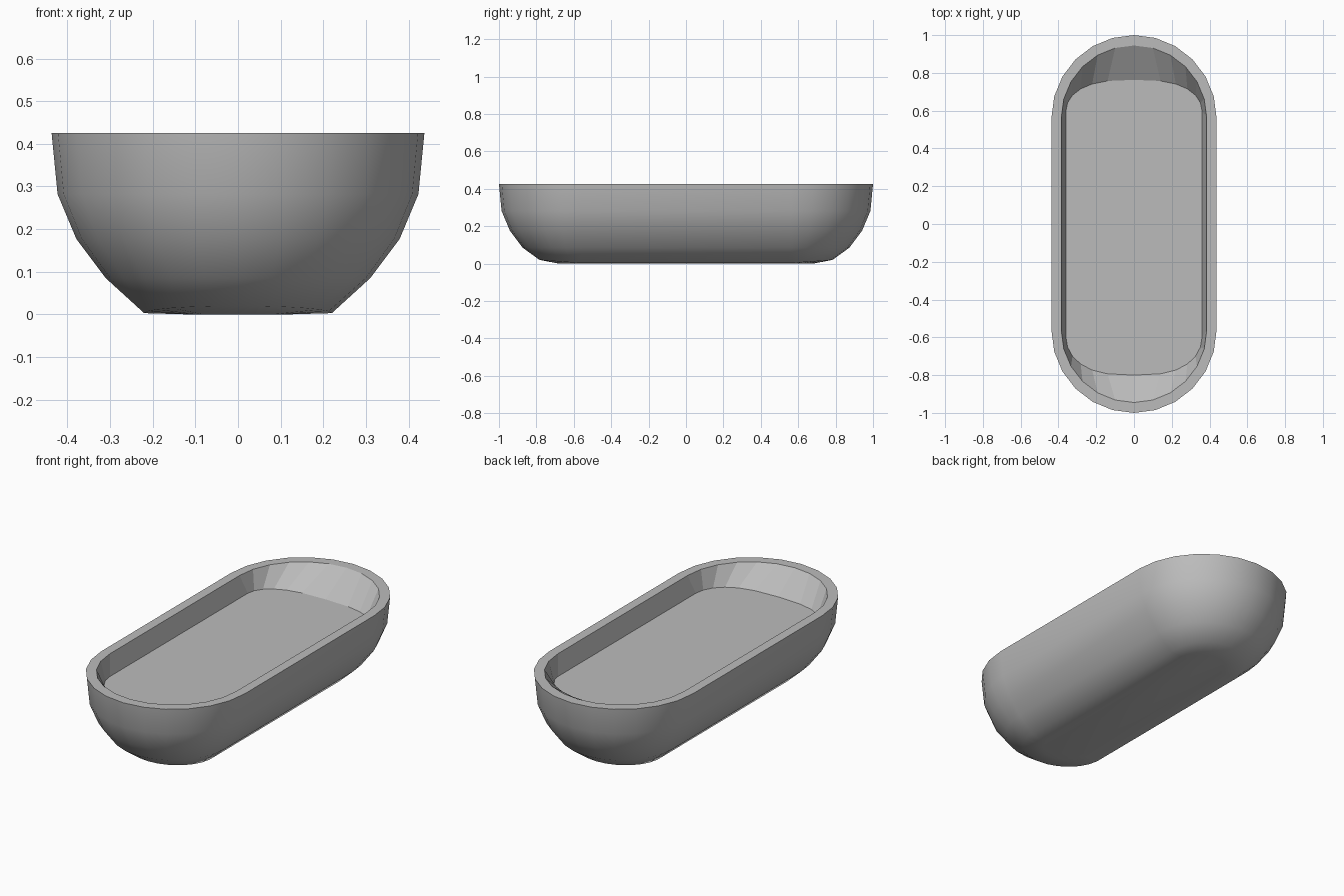
import bpy, bmesh
from math import sin, cos, pi

cube = bpy.data.objects.get("Cube")
if cube:
    bpy.data.objects.remove(cube, do_unlink=True)

STEPS = 12          # segments around each rounded end
RIM_Z = 0.425
FLOOR_Z = 0.32

grey = bpy.data.materials.new("plain_grey")
grey.use_nodes = True
grey.diffuse_color = (0.5, 0.5, 0.5, 1)
bsdf = next(n for n in grey.node_tree.nodes if n.type == 'BSDF_PRINCIPLED')
bsdf.inputs["Base Color"].default_value = (0.5, 0.5, 0.5, 1)

bm = bmesh.new()


def ring(width, start, back, front, z, power=1.0, lift=0.0):
    """Capsule outline: straight sides with a rounded end front and back."""
    verts = []
    for side, reach in ((1, back), (-1, front)):
        for i in range(STEPS + 1):
            a = pi * i / STEPS
            c, s = cos(a), sin(a)
            x = width * abs(c) ** power * (1 if c > 0 else -1)
            verts.append(bm.verts.new((side * x, side * (start + reach * s), z + lift * s)))
    return verts


def bridge(lower, upper, smooth):
    n = len(lower)
    for i in range(n):
        j = (i + 1) % n
        bm.faces.new((lower[i], lower[j], upper[j], upper[i])).smooth = smooth


# Rounded outer hull, from the underside up to the rim
profile = [(0.115, 0.0, 0.0), (0.22, 0.003, 0.017), (0.31, 0.085, 0.0),
           (0.379, 0.177, 0.0), (0.423, 0.282, 0.0), (0.437, RIM_Z, 0.0)]
hull = [ring(r, 0.563, r, r, z, lift=up) for r, z, up in profile]
bm.faces.new(hull[0][::-1]).smooth = True
for lower, upper in zip(hull, hull[1:]):
    bridge(lower, upper, True)

# Flat rim, sloping inner walls and flat floor
inner_rim = ring(0.385, 0.563, 0.382, 0.382, RIM_Z)
floor = ring(0.36, 0.6, 0.163, 0.2, FLOOR_Z, power=0.7)
bridge(hull[-1], inner_rim, False)
bridge(inner_rim, floor, False)
bm.faces.new(floor).smooth = False

# Keep the rim crisp
for loop in (hull[-1], inner_rim, floor):
    for a, b in zip(loop, loop[1:] + loop[:1]):
        bm.edges.get((a, b)).smooth = False

bmesh.ops.recalc_face_normals(bm, faces=bm.faces)
mesh = bpy.data.meshes.new("tray")
bm.to_mesh(mesh)
bm.free()
mesh.materials.append(grey)
bpy.context.collection.objects.link(bpy.data.objects.new("tray", mesh))
